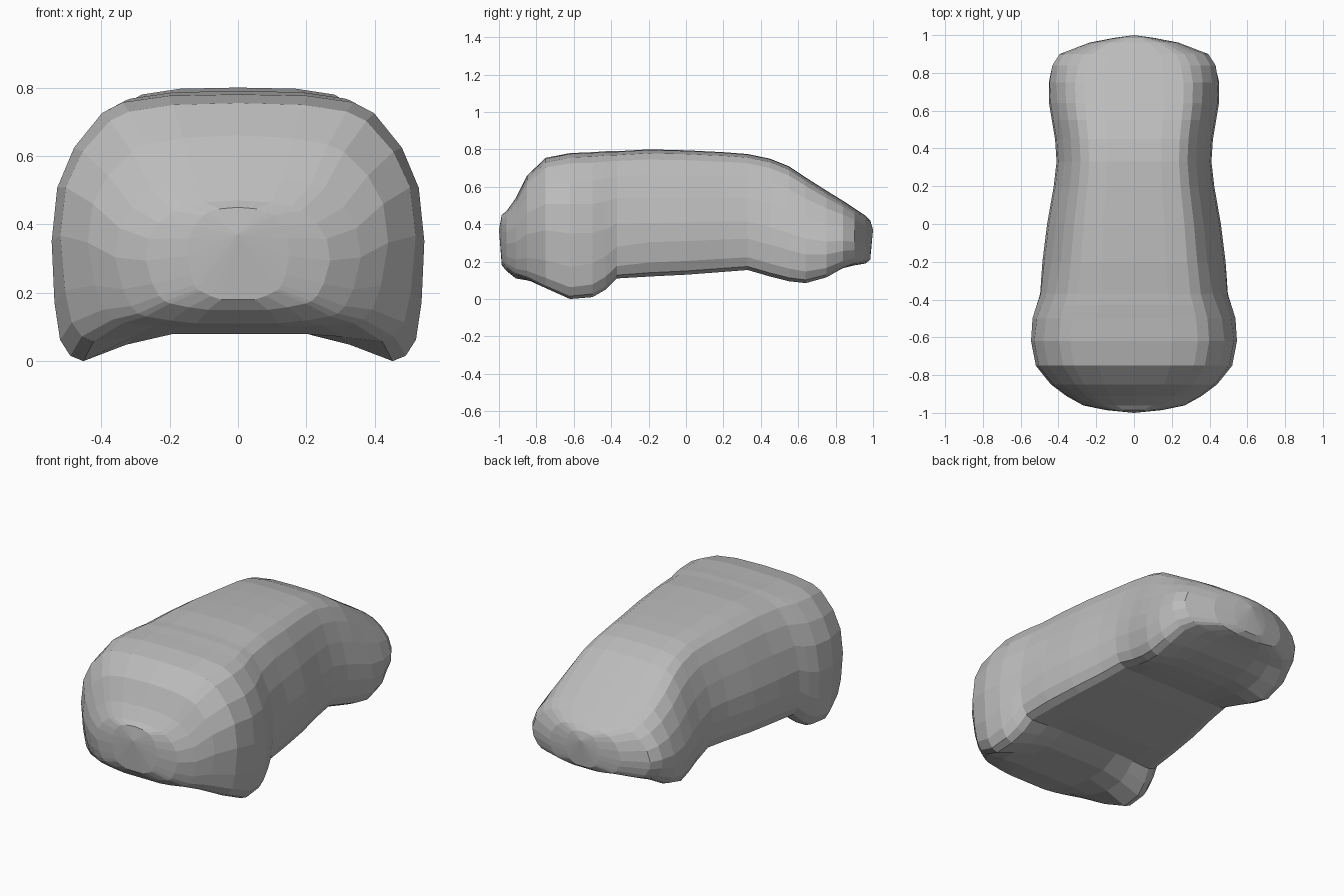
import bpy
import bmesh
import math
from mathutils import Vector

default_cube = bpy.data.objects.get("Cube")
if default_cube:
    bpy.data.objects.remove(default_cube, do_unlink=True)


def make_material(name, level):
    material = bpy.data.materials.new(name)
    material.use_nodes = True
    color = (level, level, level, 1)
    material.diffuse_color = color
    material.node_tree.nodes["Principled BSDF"].inputs["Base Color"].default_value = color
    return material


def ramp(value, start, end):
    """Linear blend factor, clamped between zero and one."""
    return min(1, max(0, (value - start) / (end - start)))


# Stations along the body: y, half width, roof height, sill height, belly height
STATIONS = [
    (-.985, .15, .45, .19, .18), (-.96, .27, .47, .15, .15),
    (-.91, .36, .54, .11, .11), (-.85, .44, .66, .09, .1),
    (-.75, .52, .755, .05, .08), (-.62, .545, .78, 0, .08),
    (-.5, .54, .785, .01, .08), (-.43, .52, .79, .05, .1),
    (-.37, .5, .79, .11, .12), (-.2, .485, .8, .12, .12),
    (0, .46, .795, .13, .13), (.2, .425, .785, .145, .145),
    (.33, .41, .775, .155, .155), (.45, .418, .75, .12, .14),
    (.55, .435, .71, .095, .13), (.64, .45, .65, .085, .13),
    (.75, .455, .58, .11, .14), (.84, .44, .525, .155, .165),
    (.9, .4, .485, .175, .18), (.96, .24, .445, .19, .19),
    (.985, .11, .42, .22, .21),
]

# Half cross-sections from roof centre down to the sill: width share, height share
BOXY = [(0, 1), (.37, .995), (.62, .97), (.73, .93), (.88, .8), (.97, .65),
        (1, .45), (.985, .22), (.955, .08), (.9, .02), (.83, 0)]
TAPERED = [(0, 1), (.35, .995), (.58, .97), (.69, .92), (.8, .8), (.9, .62),
           (.98, .42), (1, .27), (.975, .11), (.92, .03), (.83, 0)]
# Underside from sill towards the centre: width share, belly share
BELLY = [(.6, .6), (.37, 1), (0, 1)]


def half_section(station):
    """Half ring, boxy at the bonnet, tapered in the cabin, rounder at the ends."""
    y, width, roof, sill, belly = station
    taper = ramp(y, -.6, -.2)
    roundness = ramp(abs(y), .7, .95) * .5
    points = []
    for boxy, tapered in zip(BOXY, TAPERED):
        share, height = Vector(boxy).lerp(Vector(tapered), taper)
        angle = math.atan2((height - .5) * 2, share)
        u = share + (math.cos(angle) - share) * roundness
        v = height + ((math.sin(angle) + 1) / 2 - height) * roundness
        points.append(Vector((u * width, y, sill + v * (roof - sill))))
    edge = points[-1]
    for share, lift in BELLY:
        ratio = share / BOXY[-1][0]
        z = edge.z + (belly - edge.z) * lift
        points.append(Vector((edge.x * ratio, y, z)))
    return points


def build_body(name, material):
    bm = bmesh.new()
    rings = []
    for station in STATIONS:
        half = half_section(station)
        mirrored = [Vector((-p.x, p.y, p.z)) for p in reversed(half[1:-1])]
        rings.append([bm.verts.new(p) for p in half + mirrored])
    # Skin between neighbouring rings
    for first, second in zip(rings, rings[1:]):
        for i in range(len(first)):
            j = (i + 1) % len(first)
            bm.faces.new((first[i], first[j], second[j], second[i]))
    # Fanned nose and tail caps
    for ring, y in ((rings[0], -1), (rings[-1], 1)):
        tip = bm.verts.new((0, y, .37))
        for i in range(len(ring)):
            bm.faces.new((ring[i], ring[(i + 1) % len(ring)], tip))
    bmesh.ops.recalc_face_normals(bm, faces=bm.faces)
    mesh = bpy.data.meshes.new(name)
    bm.to_mesh(mesh)
    bm.free()
    mesh.materials.append(material)
    body = bpy.data.objects.new(name, mesh)
    bpy.context.collection.objects.link(body)
    return body


build_body("car_body", make_material("plain grey", .5))
